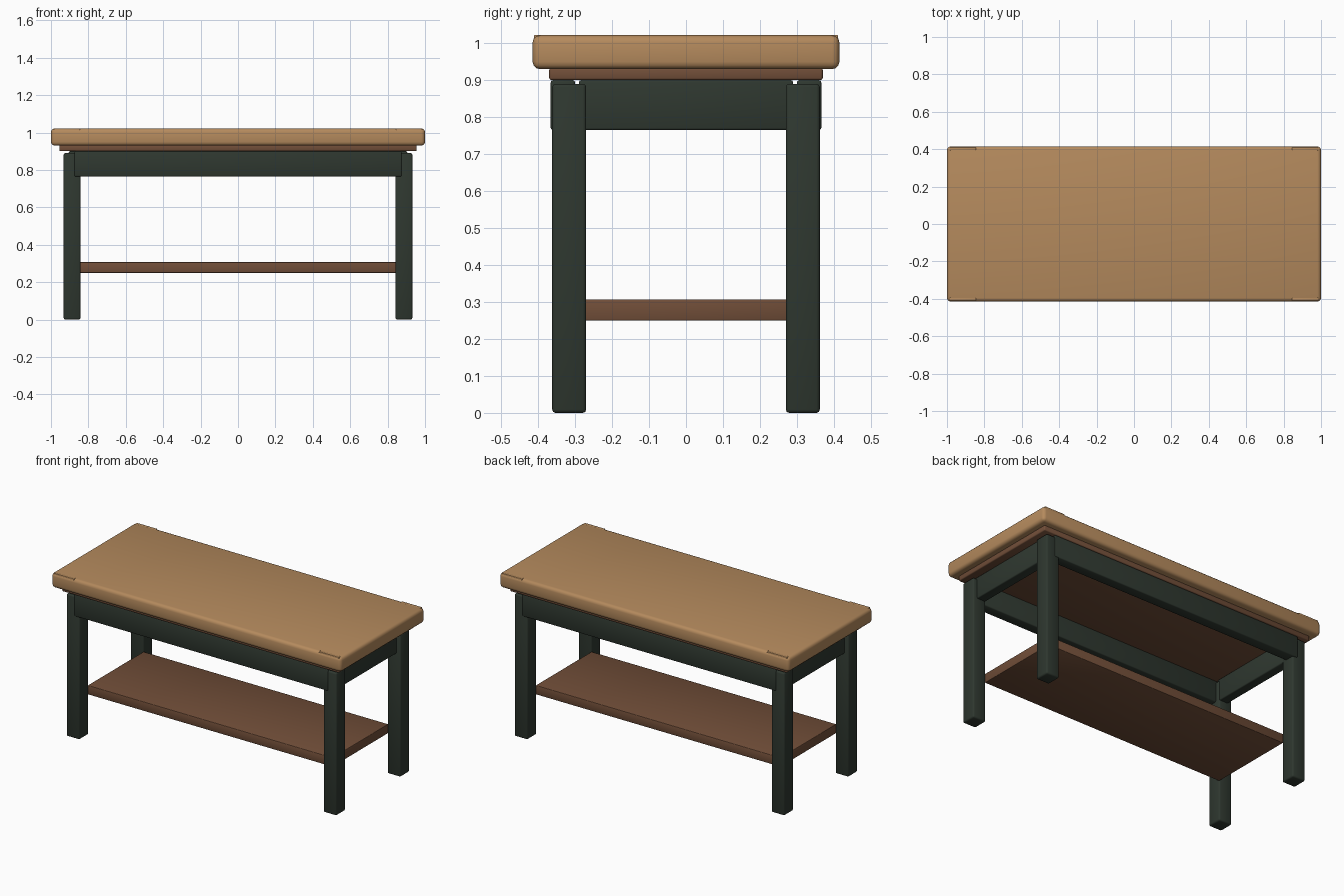
import bpy

if "Cube" in bpy.data.objects:
    bpy.data.objects.remove(bpy.data.objects["Cube"])


def material(name, rgb):
    m = bpy.data.materials.new(name)
    m.diffuse_color = (*rgb, 1.0)
    m.use_nodes = True
    m.node_tree.nodes["Principled BSDF"].inputs["Base Color"].default_value = m.diffuse_color
    return m


TAN = material("tan_wood", (0.46, 0.255, 0.11))
BROWN = material("brown_wood", (0.165, 0.076, 0.04))
GREEN = material("dark_green_paint", (0.028, 0.039, 0.029))


def box(name, x, y, z, mat, bevel, segments=2):
    """Soft-edged box from (min, max) ranges on each axis."""
    bpy.ops.mesh.primitive_cube_add(
        size=1, location=[(r[0] + r[1]) / 2 for r in (x, y, z)])
    ob = bpy.context.object
    ob.name = name
    ob.scale = [r[1] - r[0] for r in (x, y, z)]
    bpy.ops.object.transform_apply(location=False, rotation=False, scale=True)
    ob.data.materials.append(mat)
    mod = ob.modifiers.new("Rounded edges", 'BEVEL')
    mod.width = bevel
    mod.segments = segments
    mod.limit_method = 'ANGLE'
    bpy.ops.object.shade_smooth()
    return ob


def span(a, b, sign):
    return tuple(sorted((a * sign, b * sign)))


# Thick top and the narrower board below it
box("table_top", (-1, 1), (-0.415, 0.415), (0.93, 1.022), TAN, 0.02, 3)
box("under_top_trim", (-0.955, 0.955), (-0.37, 0.37), (0.90, 0.934), BROWN, 0.006)

# Lower shelf resting between the inner leg corners
box("lower_shelf", (-0.845, 0.845), (-0.275, 0.275), (0.25, 0.307), BROWN, 0.003)

for s, side in ((-1, "left"), (1, "right")):
    # End apron
    box(f"{side}_apron", span(0.845, 0.905, s), (-0.29, 0.29),
        (0.765, 0.90), GREEN, 0.006)
    for t, end in ((-1, "front"), (1, "back")):
        # Legs
        box(f"{end}_{side}_leg", span(0.842, 0.932, s), span(0.27, 0.362, t),
            (0, 0.89), GREEN, 0.009)
        # Short edge strips at the corners of the top
        box(f"{end}_{side}_edge_strip", span(0.845, 0.985, s),
            span(0.393, 0.411, t), (1.0, 1.0225), TAN, 0.003)

# Long aprons, slightly proud of the legs
for t, end in ((-1, "front"), (1, "back")):
    box(f"{end}_apron", (-0.875, 0.875), span(0.30, 0.366, t),
        (0.765, 0.90), GREEN, 0.006)
